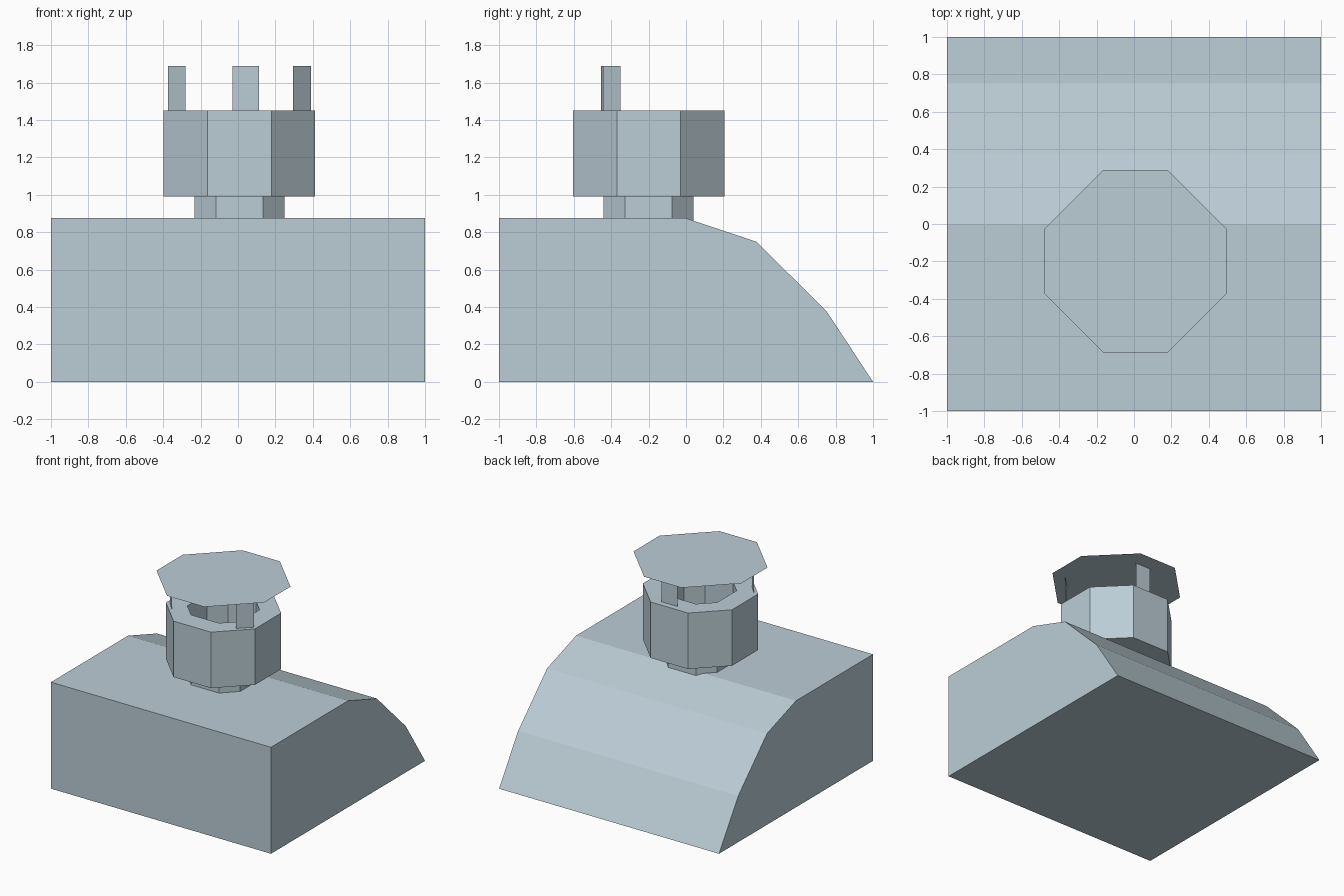
import bpy, bmesh

if "Cube" in bpy.data.objects:
    bpy.data.objects.remove(bpy.data.objects["Cube"])

CX, CY = 0.008, -0.2   # turret axis

paint = bpy.data.materials.new("blue_grey")
paint.diffuse_color = (0.50, 0.61, 0.67, 1)
paint.use_nodes = True
paint.node_tree.nodes["Principled BSDF"].inputs["Base Color"].default_value = paint.diffuse_color


def make(name, build):
    bm = bmesh.new()
    build(bm)
    mesh = bpy.data.meshes.new(name)
    bm.to_mesh(mesh)
    bm.free()
    mesh.materials.append(paint)
    obj = bpy.data.objects.new(name, mesh)
    bpy.context.collection.objects.link(obj)
    return obj


def octagon(bm, reach, half_flat, z):
    a, b = reach, half_flat
    pts = [(b, -a), (a, -b), (a, b), (b, a), (-b, a), (-a, b), (-a, -b), (-b, -a)]
    return [bm.verts.new((CX + x, CY + y, z)) for x, y in pts]


def skin(bm, loops):
    for low, high in zip(loops, loops[1:]):
        for i in range(8):
            j = (i + 1) % 8
            bm.faces.new((low[i], low[j], high[j], high[i]))


# Base block with a stepped, rounded back
def base(bm):
    profile = [(-1, 0), (1, 0), (0.75, 0.38), (0.375, 0.75), (0, 0.875), (-1, 0.875)]
    face = bm.faces.new([bm.verts.new((-1, y, z)) for y, z in profile])
    out = bmesh.ops.extrude_face_region(bm, geom=[face], use_keep_orig=True)
    moved = [v for v in out["geom"] if isinstance(v, bmesh.types.BMVert)]
    bmesh.ops.translate(bm, verts=moved, vec=(2, 0, 0))
    bmesh.ops.recalc_face_normals(bm, faces=bm.faces[:])


# Neck, drum and hollow in one stepped octagonal shell
def turret(bm):
    rings = [(0.24, 0.126, 0.855), (0.24, 0.126, 0.99), (0.405, 0.17, 0.99),
             (0.405, 0.17, 1.45), (0.24, 0.126, 1.45), (0.24, 0.126, 1.05)]
    loops = [octagon(bm, *r) for r in rings]
    skin(bm, loops)
    bm.faces.new(loops[-1])


# Flat roof sheet
def roof(bm):
    bm.faces.new(octagon(bm, 0.49, 0.17, 1.69))


# Thin roof supports, each a single upright panel
def panel(p, q):
    def build(bm):
        corners = [(*p, 1.45), (*q, 1.45), (*q, 1.69), (*p, 1.69)]
        bm.faces.new([bm.verts.new(c) for c in corners])
    return build


make("base", base)
make("turret", turret)
make("roof", roof)
make("back_post", panel((0.112, 0.155), (-0.03, 0.155)))
make("right_post", panel((0.293, -0.445), (0.39, -0.35)))
make("left_post", panel((-0.375, -0.35), (-0.28, -0.455)))
